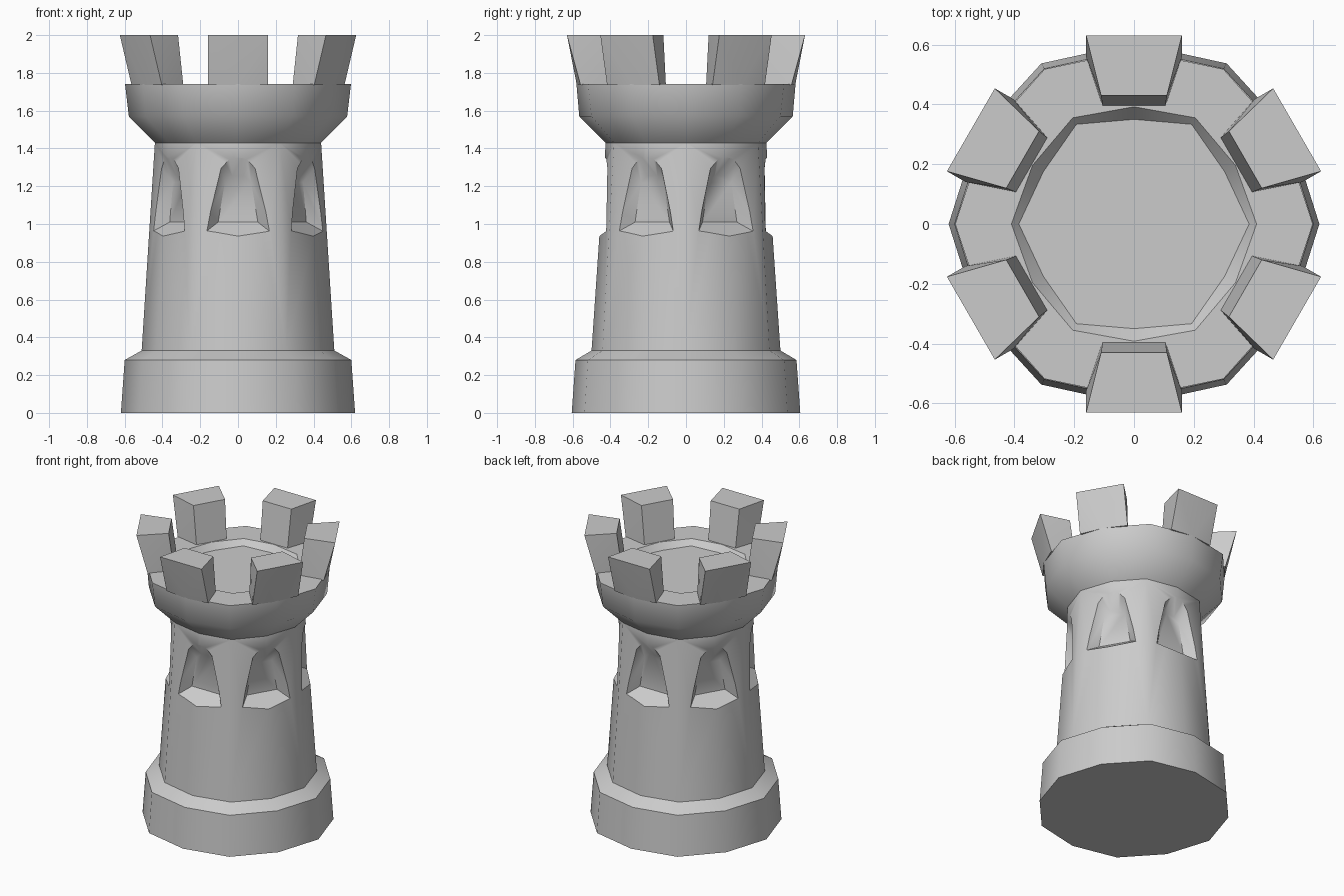
import bpy, bmesh, math
from mathutils import Matrix, Vector

if "Cube" in bpy.data.objects:
    bpy.data.objects.remove(bpy.data.objects["Cube"])


def make_object(name, bm):
    bmesh.ops.recalc_face_normals(bm, faces=bm.faces[:])
    me = bpy.data.meshes.new(name)
    bm.to_mesh(me)
    bm.free()
    ob = bpy.data.objects.new(name, me)
    bpy.context.collection.objects.link(ob)
    return ob


def hull(bm, points, turn):
    rot = Matrix.Rotation(turn, 3, 'Z')
    vs = [bm.verts.new(rot @ Vector(p)) for p in points]
    bmesh.ops.convex_hull(bm, input=vs)


# Tower: twelve-sided lathe; radius alternates between corner and window sides
# (corner radius, window-side radius, height)
profile = [(.62, .605, 0), (.60, .585, .28), (.51, .50, .33), (.44, .425, 1.43),
           (.578, .565, 1.57), (.598, .58, 1.74), (.41, .392, 1.74), (.385, .35, 1.70)]
bm = bmesh.new()
rings = []
for rc, rw, z in profile:
    ring = []
    for i in range(12):
        a, r = math.radians(30 * i), (rw if i % 2 else rc)
        ring.append(bm.verts.new((r * math.cos(a), r * math.sin(a), z)))
    rings.append(ring)
for lo, hi in zip(rings, rings[1:]):
    for i in range(12):
        j = (i + 1) % 12
        bm.faces.new((lo[i], lo[j], hi[j], hi[i]))
bm.faces.new(rings[0][::-1])
bm.faces.new(rings[-1])
tower = make_object("tower", bm)

# Window cutters: tapered arches widening outward, one per 60 degrees
inner = [(.105, 1.01), (.07, 1.22), (.03, 1.255)]
outer = [(.16, .967), (.09, 1.295), (.045, 1.335)]
points = []
for (xi, zi), (xo, zo) in zip(inner, outer):
    for s in (-1, 1):
        points.append((s * xi, -.357, zi))
        points.append((s * (xi + 2 * (xo - xi)), -.475, zi + 2 * (zo - zi)))
bm = bmesh.new()
for k in range(6):
    hull(bm, points, math.radians(60 * k))
cutter = make_object("window_cutter", bm)
cutter.hide_render = True
cutter.hide_viewport = False
cut = tower.modifiers.new("windows", 'BOOLEAN')
cut.operation = 'DIFFERENCE'
cut.solver = 'EXACT'
cut.object = cutter
bpy.context.view_layer.objects.active = tower
bpy.ops.object.modifier_apply(modifier=cut.name)
bpy.data.objects.remove(cutter)

# Battlements: six blocks flaring outward
points = [(0, -.578, 1.735)]
for s in (-1, 1):
    points += [(s * .16, -.63, 2), (s * .11, -.43, 2),
               (s * .16, -.558, 1.735), (s * .105, -.395, 1.735)]
bm = bmesh.new()
for k in range(6):
    hull(bm, points, math.radians(60 * k))
battlements = make_object("battlements", bm)

# Smooth round walls, sharp edges elsewhere
for ob in (tower, battlements):
    bpy.ops.object.select_all(action='DESELECT')
    ob.select_set(True)
    bpy.context.view_layer.objects.active = ob
    bpy.ops.object.shade_smooth_by_angle(angle=math.radians(42))
